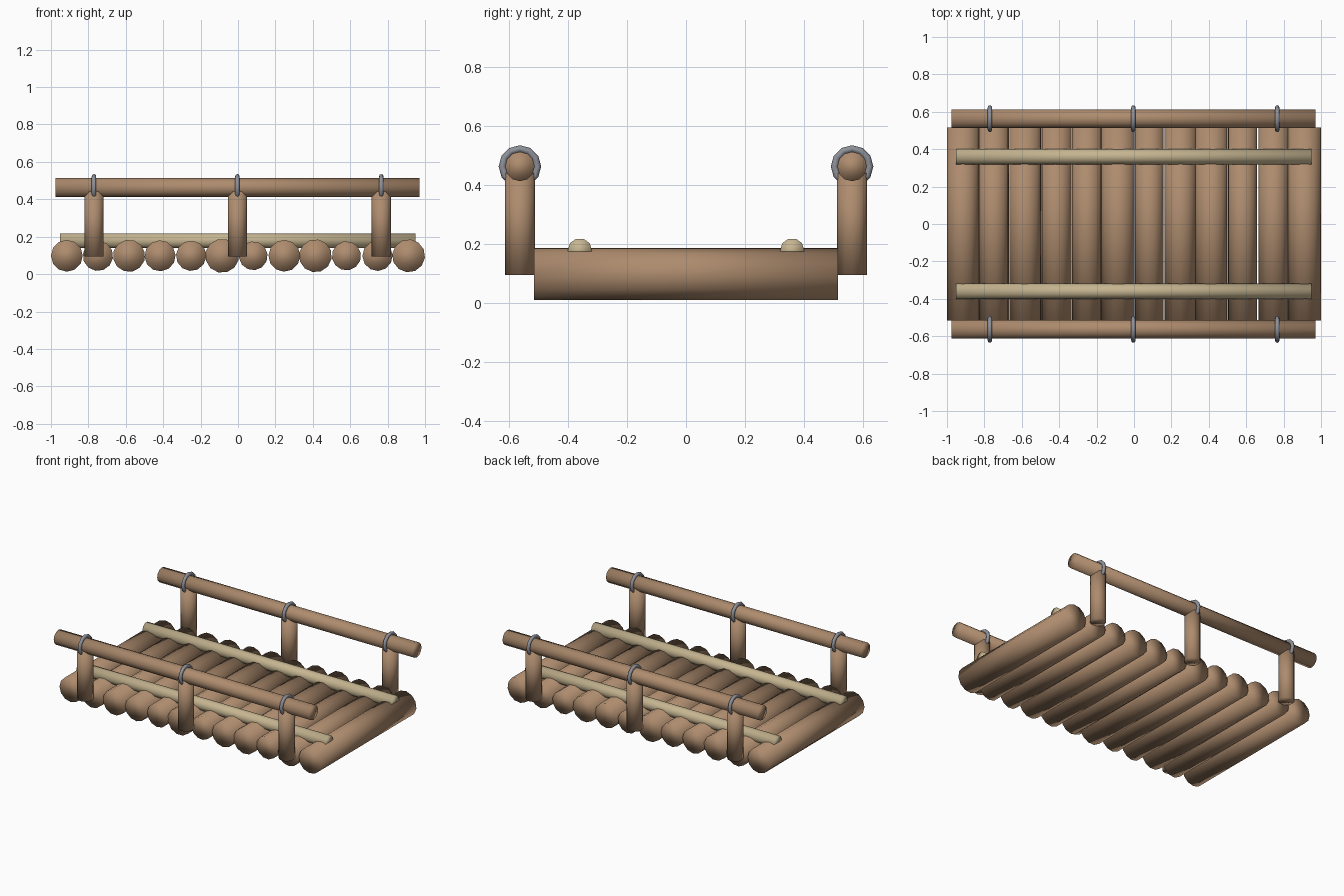
import bpy, math
from mathutils import Matrix

if "Cube" in bpy.data.objects:
    bpy.data.objects.remove(bpy.data.objects["Cube"])


def material(name, rgb):
    m = bpy.data.materials.new(name)
    m.diffuse_color = (*rgb, 1)
    m.use_nodes = True
    m.node_tree.nodes["Principled BSDF"].inputs["Base Color"].default_value = m.diffuse_color
    return m


WOOD = material("brown_wood", (0.42, 0.26, 0.155))
PALE = material("pale_wood", (0.56, 0.46, 0.28))
METAL = material("grey_metal", (0.27, 0.28, 0.32))


def finish(name, mat):
    o = bpy.context.object
    o.name = name
    o.data.materials.append(mat)
    o.data.shade_smooth()
    return o


def pole(name, mat, radius, length, loc, axis, sides=12, spin=0.0):
    # Smooth-shaded log lying along the given axis
    bpy.ops.mesh.primitive_cylinder_add(vertices=sides, radius=radius, depth=length, location=loc)
    o = finish(name, mat)
    o.data.transform(Matrix.Rotation(spin, 4, 'Z'))
    if axis == 'X':
        o.data.transform(Matrix.Rotation(math.pi / 2, 4, 'Y'))
    elif axis == 'Y':
        o.data.transform(Matrix.Rotation(math.pi / 2, 4, 'X'))
    return o


# Deck logs with slightly varied thickness
radii = [0.085, 0.081, 0.086, 0.083, 0.081, 0.091, 0.077, 0.085, 0.088, 0.078, 0.081, 0.088]
for i, r in enumerate(radii):
    x = -0.915 + i * 1.827 / 11
    pole(f"deck_log_{i + 1}", WOOD, r, 1.03, (x, 0, 0.098), 'Y', 12, i * 0.37)

for side, label in ((-1, "front"), (1, "back")):
    # Pale cross slat sunk into the deck
    pole(f"{label}_slat", PALE, 0.041, 1.9, (-0.002, side * 0.36, 0.179), 'X', 10)
    # Hand rail
    y = side * 0.563
    pole(f"{label}_rail", WOOD, 0.05, 1.945, (-0.003, y, 0.463), 'X', 12)
    for j, x in enumerate((-0.77, -0.003, 0.766)):
        # Post and metal binding ring
        pole(f"{label}_post_{j + 1}", WOOD, 0.051, 0.345, (x, y, 0.268), 'Z', 12)
        bpy.ops.mesh.primitive_torus_add(major_radius=0.06, minor_radius=0.012,
                                         major_segments=12, minor_segments=8,
                                         location=(x, y, 0.463), rotation=(0, math.pi / 2, 0))
        finish(f"{label}_ring_{j + 1}", METAL)
